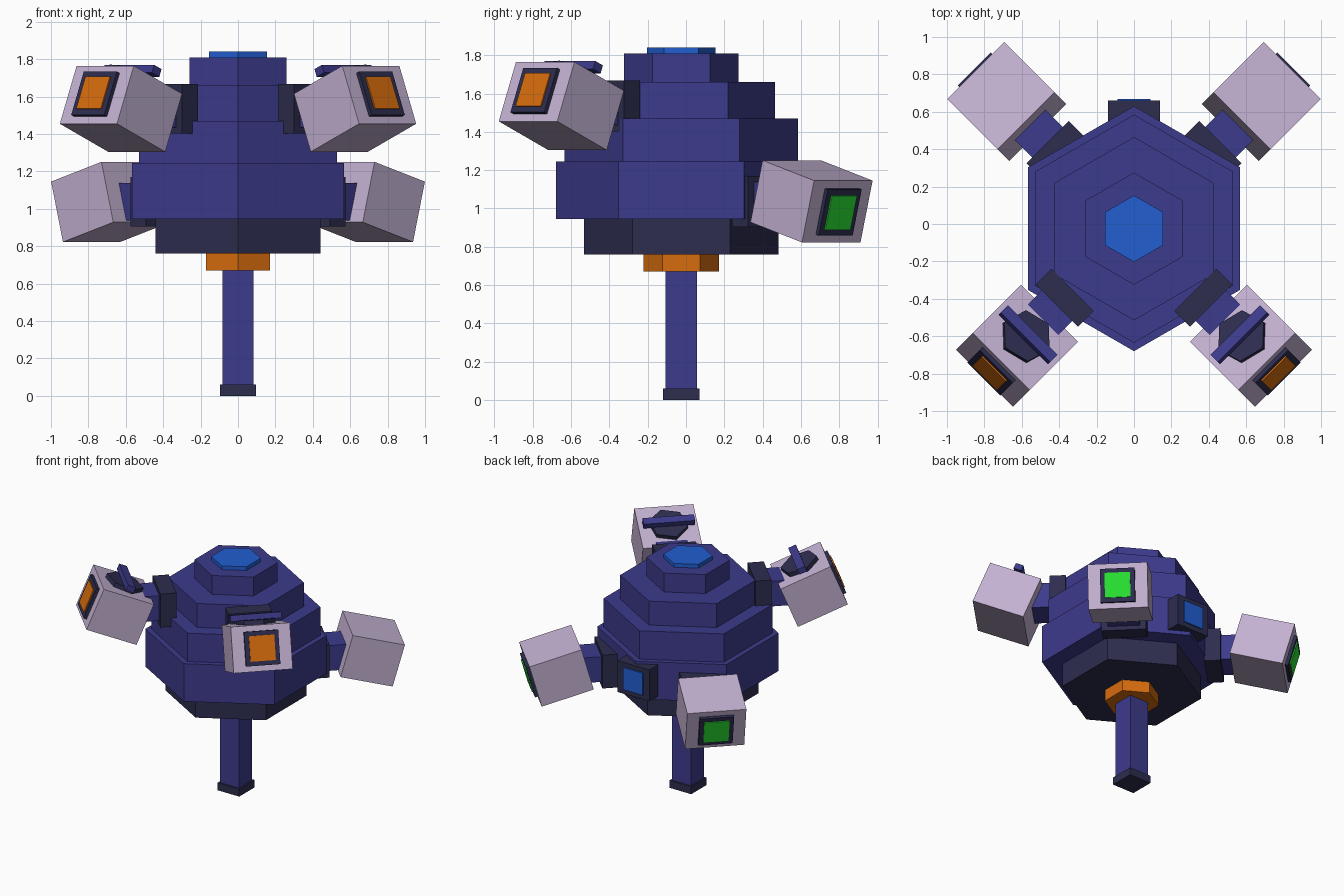
import bpy, bmesh, math
from mathutils import Matrix, Vector

if "Cube" in bpy.data.objects:
    bpy.data.objects.remove(bpy.data.objects["Cube"])

CY = -0.025  # y of the central axis


def material(name, rgb):
    m = bpy.data.materials.new(name)
    m.diffuse_color = (*rgb, 1)
    m.use_nodes = True
    m.node_tree.nodes["Principled BSDF"].inputs["Base Color"].default_value = m.diffuse_color
    return m


NAVY = material("navy blue", (0.046, 0.043, 0.262))
DARK = material("dark slate", (0.026, 0.026, 0.078))
LILAC = material("pale lilac", (0.546, 0.440, 0.640))
ORANGE = material("orange", (0.672, 0.150, 0.004))
GREEN = material("bright green", (0.021, 0.730, 0.032))
BLUE = material("bright blue", (0.015, 0.112, 0.631))


def finish(bm, name, mat, matrix):
    me = bpy.data.meshes.new(name)
    bm.to_mesh(me)
    bm.free()
    me.materials.append(mat)
    ob = bpy.data.objects.new(name, me)
    ob.matrix_world = matrix
    bpy.context.collection.objects.link(ob)
    return ob


def block(name, mat, matrix, centre, size):
    bm = bmesh.new()
    bmesh.ops.create_cube(bm, size=1)
    bmesh.ops.scale(bm, vec=size, verts=bm.verts)
    bmesh.ops.translate(bm, vec=centre, verts=bm.verts)
    return finish(bm, name, mat, matrix)


def hexagon(name, mat, matrix, radius, z0, z1, turn=math.pi / 2):
    bm = bmesh.new()
    ring = [bm.verts.new((radius * math.cos(turn + k * math.pi / 3),
                          radius * math.sin(turn + k * math.pi / 3), z0)) for k in range(6)]
    face = bm.faces.new(ring)
    top = bmesh.ops.extrude_face_region(bm, geom=[face])
    bmesh.ops.translate(bm, vec=(0, 0, z1 - z0),
                        verts=[v for v in top["geom"] if isinstance(v, bmesh.types.BMVert)])
    bmesh.ops.recalc_face_normals(bm, faces=bm.faces)
    return finish(bm, name, mat, matrix)


AXIS = Matrix.Translation((0, CY, 0))

# stepped hexagonal body
for name, mat, radius, z0, z1 in (
        ("lower_collar", ORANGE, 0.197, 0.67, 0.76),
        ("body_base", DARK, 0.508, 0.76, 0.945),
        ("body_main", NAVY, 0.655, 0.945, 1.245),
        ("body_upper", NAVY, 0.61, 1.245, 1.47),
        ("body_shoulder", NAVY, 0.49, 1.47, 1.66),
        ("body_crown", NAVY, 0.30, 1.66, 1.81),
        ("top_light", BLUE, 0.178, 1.81, 1.84)):
    hexagon(name, mat, AXIS, radius, z0, z1)

# post and foot
block("post", NAVY, AXIS, (0, 0, 0.365), (0.166, 0.166, 0.61))
block("post_foot", DARK, AXIS, (0, 0, 0.03), (0.19, 0.19, 0.06))

# rear screen on the back corner of the body
block("rear_screen_frame", DARK, Matrix(), (0, 0.58, 1.10), (0.28, 0.16, 0.25))
block("rear_screen", BLUE, Matrix(), (0, 0.663, 1.10), (0.175, 0.012, 0.175))


def pod(tag, azimuth, r_plate, r_pod, z, pitch, light, knob):
    az = math.radians(azimuth)
    arm = AXIS @ Matrix.Rotation(az, 4, 'Z') @ Matrix.Translation((0, 0, z))
    # mounting plate and connector
    block(tag + "_mount_plate", DARK, arm, (r_plate, 0, 0), (0.118, 0.32, 0.265))
    block(tag + "_connector", NAVY, arm, ((r_plate + r_pod) / 2, 0, 0),
          (r_pod - r_plate, 0.23, 0.2))
    # tilted pod with a framed light on its outer face
    head = arm @ Matrix.Translation((r_pod, 0, 0)) @ Matrix.Rotation(-math.radians(pitch), 4, 'Y')
    block(tag + "_pod", LILAC, head, (0, 0, 0), (0.395, 0.432, 0.335))
    block(tag + "_light_frame", DARK, head, (0.2, 0, 0), (0.04, 0.25, 0.25))
    block(tag + "_light", light, head, (0.222, 0, 0), (0.012, 0.185, 0.185))
    # hexagonal knob with a cross bar
    if knob:
        hexagon(tag + "_knob", DARK, head, 0.142, 0.16, 0.2, math.pi / 2 - az)
        block(tag + "_knob_bar", NAVY, head, (0, 0, 0.219), (0.06, 0.375, 0.045))


for side, front, back in (("left", 225, 135), ("right", -45, 45)):
    pod("front_" + side, front, 0.523, 0.885, 1.535, 22.3, ORANGE, True)
    pod("back_" + side, back, 0.595, 0.962, 1.037, -15.5, GREEN, False)
